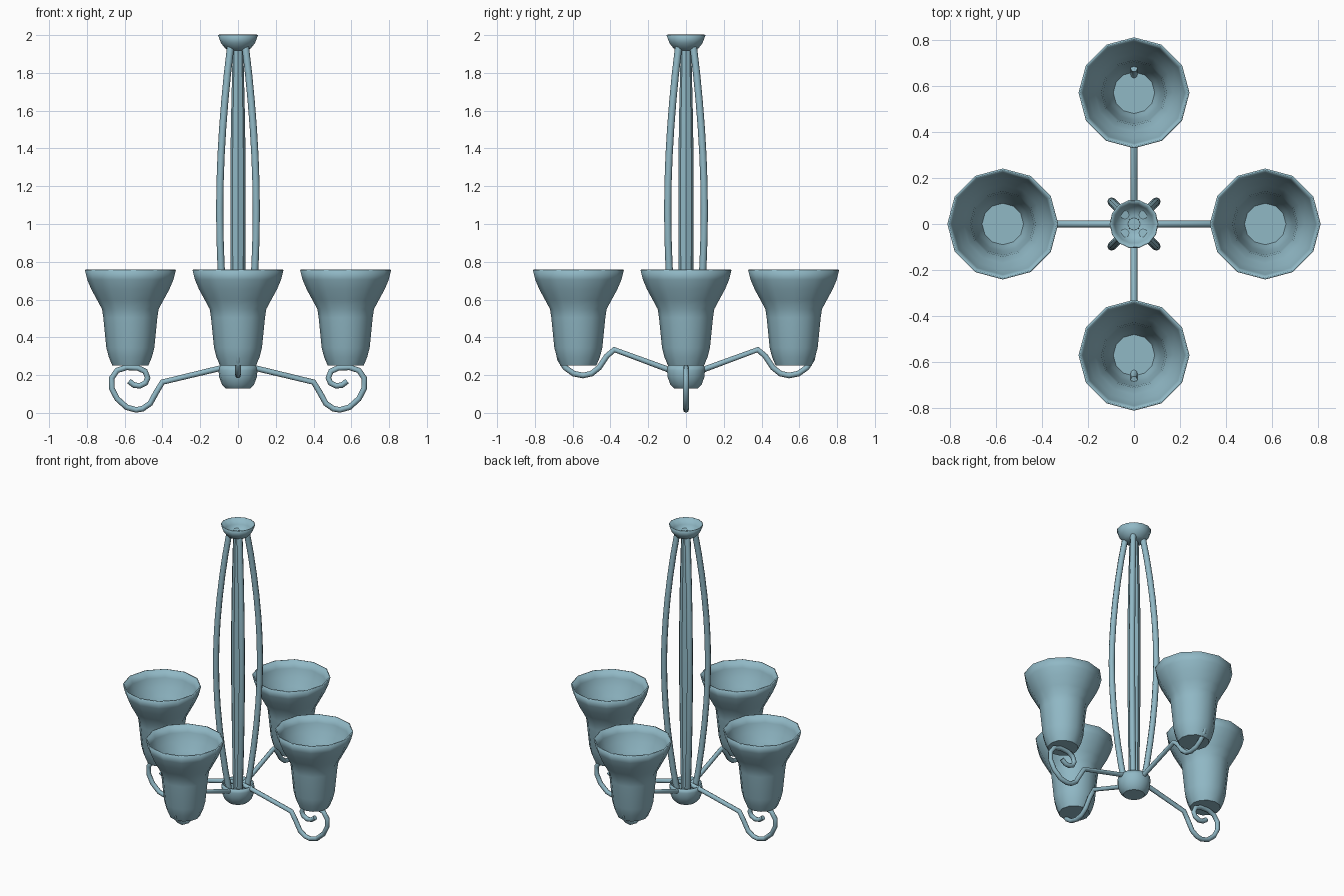
import bpy, bmesh, math
from mathutils import Matrix, Vector

cube = bpy.data.objects.get("Cube")
if cube:
    bpy.data.objects.remove(cube, do_unlink=True)

# Single painted metal colour
paint = bpy.data.materials.new("pale_teal")
paint.use_nodes = True
colour = (0.28, 0.48, 0.56, 1)
paint.diffuse_color = colour
paint.node_tree.nodes["Principled BSDF"].inputs["Base Color"].default_value = colour


def link(name, data):
    obj = bpy.data.objects.new(name, data)
    bpy.context.collection.objects.link(obj)
    data.materials.append(paint)
    return obj


def select(obj):
    bpy.ops.object.select_all(action="DESELECT")
    obj.select_set(True)
    bpy.context.view_layer.objects.active = obj


def turned(name, profile, sides, at=(0, 0), wall=0, cap_top=False):
    """Revolve (radius, height) points, with a closed bottom and optional wall."""
    bm = bmesh.new()
    rings = []
    for r, z in profile:
        rings.append([bm.verts.new((r * math.cos(a), r * math.sin(a), z))
                      for a in (math.tau * i / sides for i in range(sides))])
    for low, high in zip(rings, rings[1:]):
        for i in range(sides):
            j = (i + 1) % sides
            bm.faces.new((low[i], low[j], high[j], high[i]))
    bm.faces.new(rings[0][::-1])
    if cap_top:
        bm.faces.new(rings[-1])
    mesh = bpy.data.meshes.new(name)
    bm.to_mesh(mesh)
    bm.free()
    obj = link(name, mesh)
    obj.location = (*at, 0)
    if wall:
        shell = obj.modifiers.new("wall", "SOLIDIFY")
        shell.thickness = wall
        shell.offset = -1
    select(obj)
    bpy.ops.object.shade_smooth_by_angle(angle=math.radians(40))
    return obj


def tube(name, path, angle, radius):
    """Sweep a round tube along (outward, height) points, turned about z."""
    curve = bpy.data.curves.new(name, "CURVE")
    curve.dimensions = "3D"
    curve.bevel_depth = radius
    curve.bevel_resolution = 2
    curve.use_fill_caps = True
    spline = curve.splines.new("POLY")
    spline.points.add(len(path) - 1)
    turn = Matrix.Rotation(angle, 3, "Z")
    for point, (out, z) in zip(spline.points, path):
        point.co = (*(turn @ Vector((out, 0, z))), 1)
    spline.use_smooth = True
    obj = link(name, curve)
    select(obj)
    bpy.ops.object.convert(target="MESH")
    bpy.ops.object.shade_smooth_by_angle(angle=math.radians(50))


# Ceiling cup, lower hub and central stem
turned("ceiling_cup", [(0.04, 1.918), (0.068, 1.93), (0.09, 1.958), (0.106, 2.0)],
       14, wall=0.006)
turned("lower_hub", [(0.065, 0.13), (0.085, 0.15), (0.1, 0.19), (0.103, 0.225), (0.098, 0.25)],
       14, wall=0.006)
turned("central_stem", [(0.03, 0.15), (0.036, 0.5), (0.041, 1.0), (0.041, 1.3),
                        (0.036, 1.6), (0.028, 1.94)], 8, cap_top=True)

# Four bowed rods on the diagonals
bow = [(0.055 + 0.082 * math.sin(math.pi * i / 12) ** 0.9, 0.2 + 1.74 * i / 12)
       for i in range(13)]
for i in range(4):
    tube(f"bowed_rod_{i + 1}", bow, math.pi * (i / 2 + 0.25), 0.019)

# Side arms end in low scrolls, front and back arms rise and cradle the shade
scroll_arm = [(0, 0.255), (0.1, 0.235), (0.40, 0.163), (0.432, 0.11), (0.465, 0.05),
              (0.505, 0.022), (0.54, 0.016), (0.59, 0.03), (0.64, 0.075), (0.668, 0.13),
              (0.668, 0.185), (0.64, 0.225), (0.59, 0.241), (0.53, 0.238), (0.492, 0.22),
              (0.478, 0.185), (0.49, 0.158), (0.52, 0.143), (0.55, 0.147), (0.578, 0.168)]
cradle_arm = [(0, 0.2), (0.1, 0.232), (0.38, 0.335), (0.42, 0.3), (0.46, 0.24),
              (0.5, 0.208), (0.545, 0.198), (0.595, 0.208), (0.64, 0.24),
              (0.668, 0.285), (0.676, 0.33)]

# Bell shades, one above each arm
bell = [(0.095, 0.25), (0.114, 0.295), (0.127, 0.345), (0.143, 0.505), (0.15, 0.55),
        (0.177, 0.6), (0.207, 0.655), (0.228, 0.705), (0.241, 0.757)]
names = ["left", "back", "right", "front"]
for i, side in enumerate(names):
    angle = i * math.pi / 2
    tube(f"{side}_arm", cradle_arm if i % 2 else scroll_arm, angle, 0.015)
    turned(f"{side}_shade", bell, 12,
           at=(0.57 * math.cos(angle), 0.57 * math.sin(angle)), wall=0.008)
